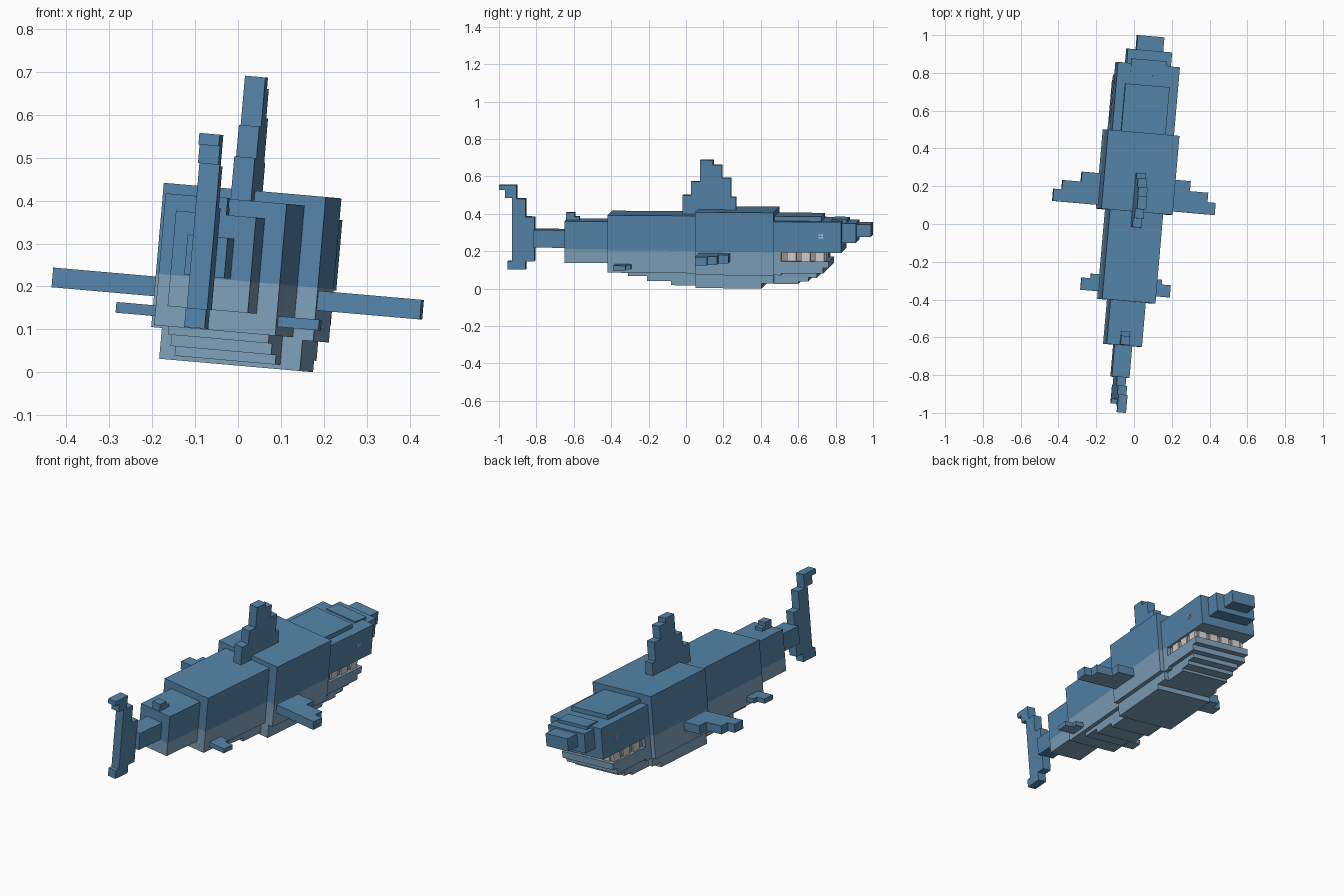
import bpy, bmesh, math
from mathutils import Matrix, Vector

if "Cube" in bpy.data.objects:
    bpy.data.objects.remove(bpy.data.objects["Cube"])

# Whole animal is slightly rolled and turned
POSE = (Matrix.Translation((-0.027, 0, 0)) @ Matrix.Rotation(math.radians(5), 4, 'Y')
        @ Matrix.Rotation(math.radians(-5), 4, 'Z'))
WATERLINE = 0.215  # height where the back colour meets the belly colour


def material(name, rgb):
    m = bpy.data.materials.new(name)
    m.diffuse_color = (*rgb, 1)
    m.use_nodes = True
    m.node_tree.nodes["Principled BSDF"].inputs["Base Color"].default_value = m.diffuse_color
    return m


BACK = material("back_blue", (0.09, 0.235, 0.40))
BELLY = material("belly_light_blue", (0.205, 0.352, 0.49))
GUM = material("gum_grey", (0.33, 0.29, 0.27))
TOOTH = material("tooth_white", (0.66, 0.64, 0.62))


def finish(name, bm, mats, rule=None):
    bmesh.ops.recalc_face_normals(bm, faces=bm.faces)
    for f in bm.faces:
        f.material_index = rule(f) if rule else 0
    me = bpy.data.meshes.new(name)
    bm.to_mesh(me)
    bm.free()
    for m in mats:
        me.materials.append(m)
    ob = bpy.data.objects.new(name, me)
    ob.matrix_world = POSE
    bpy.context.collection.objects.link(ob)
    return ob


def extrude(points, offset):
    bm = bmesh.new()
    face = bm.faces.new([bm.verts.new(p) for p in points])
    ext = bmesh.ops.extrude_face_region(bm, geom=[face])
    verts = [v for v in ext["geom"] if isinstance(v, bmesh.types.BMVert)]
    bmesh.ops.translate(bm, verts=verts, vec=Vector(offset))
    return bm


def box_mesh(x0, x1, y0, y1, z0, z1):
    return extrude([(x0, y0, z0), (x1, y0, z0), (x1, y1, z0), (x0, y1, z0)], (0, 0, z1 - z0))


def body(name, half, y0, y1, z0, z1):
    """Centred box, split into back and belly colours at the waterline."""
    bm = box_mesh(-half, half, y0, y1, z0, z1)
    bmesh.ops.bisect_plane(bm, geom=bm.verts[:] + bm.edges[:] + bm.faces[:],
                           plane_co=(0, 0, WATERLINE), plane_no=(0, 0, 1))
    return finish(name, bm, [BACK, BELLY],
                  lambda f: int(f.calc_center_median().z < WATERLINE))


def upright_fin(name, profile, half=0.024):
    return finish(name, extrude([(-half, y, z) for y, z in profile], (2 * half, 0, 0)), [BACK])


def side_fin(name, side, outline, z0, z1):
    bm = extrude([(side * x, y, z0) for x, y in outline], (0, 0, z1 - z0))
    return finish(name, bm, [BACK, BELLY], lambda f: int(f.normal.z < -0.5))


# Body segments: half width, y range, z range
body("front_body", 0.19, 0.065, 0.485, 0.09, 0.427)
body("middle_body", 0.142, -0.41, 0.065, 0.095, 0.403)
body("rear_body", 0.094, -0.645, -0.41, 0.142, 0.365)
finish("tail_stem", box_mesh(-0.047, 0.047, -0.815, -0.645, 0.218, 0.312), [BACK])

# Stepped belly plates
body("front_belly", 0.165, 0.065, 0.42, 0.018, 0.09)
body("throat", 0.165, 0.42, 0.485, 0.045, 0.09)
for i, (y, z0, z1) in enumerate([(-0.30, 0.076, 0.095), (-0.20, 0.05, 0.076), (-0.07, 0.028, 0.05)]):
    body(f"rear_belly_{i}", 0.118, y, 0.065, z0, z1)

# Upper head and stepped snout
body("upper_head", 0.165, 0.485, 0.847, 0.212, 0.377)
body("crown_plate", 0.118, 0.485, 0.737, 0.377, 0.402)
body("brow_plate", 0.094, 0.79, 0.872, 0.367, 0.384)
body("snout_middle", 0.118, 0.847, 0.922, 0.262, 0.367)
body("snout_tip", 0.071, 0.922, 0.998, 0.29, 0.358)
body("jaw_hinge", 0.165, 0.485, 0.525, 0.09, 0.212)

# Lower jaw steps
for i, (half, y, z0, z1) in enumerate([(0.165, 0.78, 0.13, 0.165), (0.165, 0.75, 0.10, 0.13),
                                       (0.142, 0.715, 0.076, 0.10), (0.142, 0.67, 0.056, 0.076),
                                       (0.142, 0.615, 0.042, 0.056)]):
    body(f"lower_jaw_{i}", half, 0.485, y, z0, z1)

# Mouth lining with teeth along the sides and front
finish("gums", box_mesh(-0.145, 0.145, 0.525, 0.755, 0.165, 0.212), [GUM])
for side in (-1, 1):
    for i, y in enumerate((0.555, 0.63, 0.705)):
        finish(f"side_tooth_{side}_{i}",
               box_mesh(side * 0.145, side * 0.153, y, y + 0.05, 0.165, 0.212), [TOOTH])
for i in range(4):
    x = -0.13 + i * 0.07
    finish(f"front_tooth_{i}", box_mesh(x, x + 0.05, 0.755, 0.763, 0.165, 0.212), [TOOTH])

# Eyes: four small dots on each side
for side in (-1, 1):
    for i in range(4):
        y, z = 0.727 + 0.013 * (i % 2), 0.289 + 0.013 * (i // 2)
        finish(f"eye_{side}_{i}",
               box_mesh(side * 0.165, side * 0.168, y, y + 0.009, z, z + 0.009), [TOOTH])

# Upright fins
upright_fin("dorsal_fin", [(-0.018, 0.39), (-0.018, 0.503), (0.03, 0.503), (0.03, 0.577),
                           (0.078, 0.577), (0.078, 0.692), (0.147, 0.692), (0.147, 0.666),
                           (0.195, 0.666), (0.195, 0.597), (0.243, 0.597), (0.243, 0.495),
                           (0.27, 0.495), (0.27, 0.39)])
upright_fin("small_dorsal_fin", [(-0.642, 0.35), (-0.642, 0.405), (-0.595, 0.405),
                                 (-0.595, 0.383), (-0.57, 0.383), (-0.57, 0.35)])
upright_fin("tail_fin", [(-1.002, 0.55), (-0.907, 0.55), (-0.907, 0.477), (-0.859, 0.477),
                         (-0.859, 0.38), (-0.811, 0.38), (-0.811, 0.142), (-0.859, 0.142),
                         (-0.859, 0.097), (-0.955, 0.097), (-0.955, 0.142), (-0.932, 0.142),
                         (-0.932, 0.48), (-0.97, 0.48), (-0.97, 0.523), (-1.002, 0.523)])

# Paired side fins
for side, label in ((-1, "left"), (1, "right")):
    side_fin(f"{label}_pectoral_fin", side,
             [(0.1, 0.085), (0.432, 0.085), (0.432, 0.15), (0.388, 0.15), (0.388, 0.2),
              (0.29, 0.2), (0.29, 0.253), (0.1, 0.253)], 0.162, 0.208)
    side_fin(f"{label}_pelvic_fin", side,
             [(0.08, -0.37), (0.238, -0.37), (0.238, -0.305), (0.19, -0.305),
              (0.19, -0.28), (0.08, -0.28)], 0.116, 0.141)
